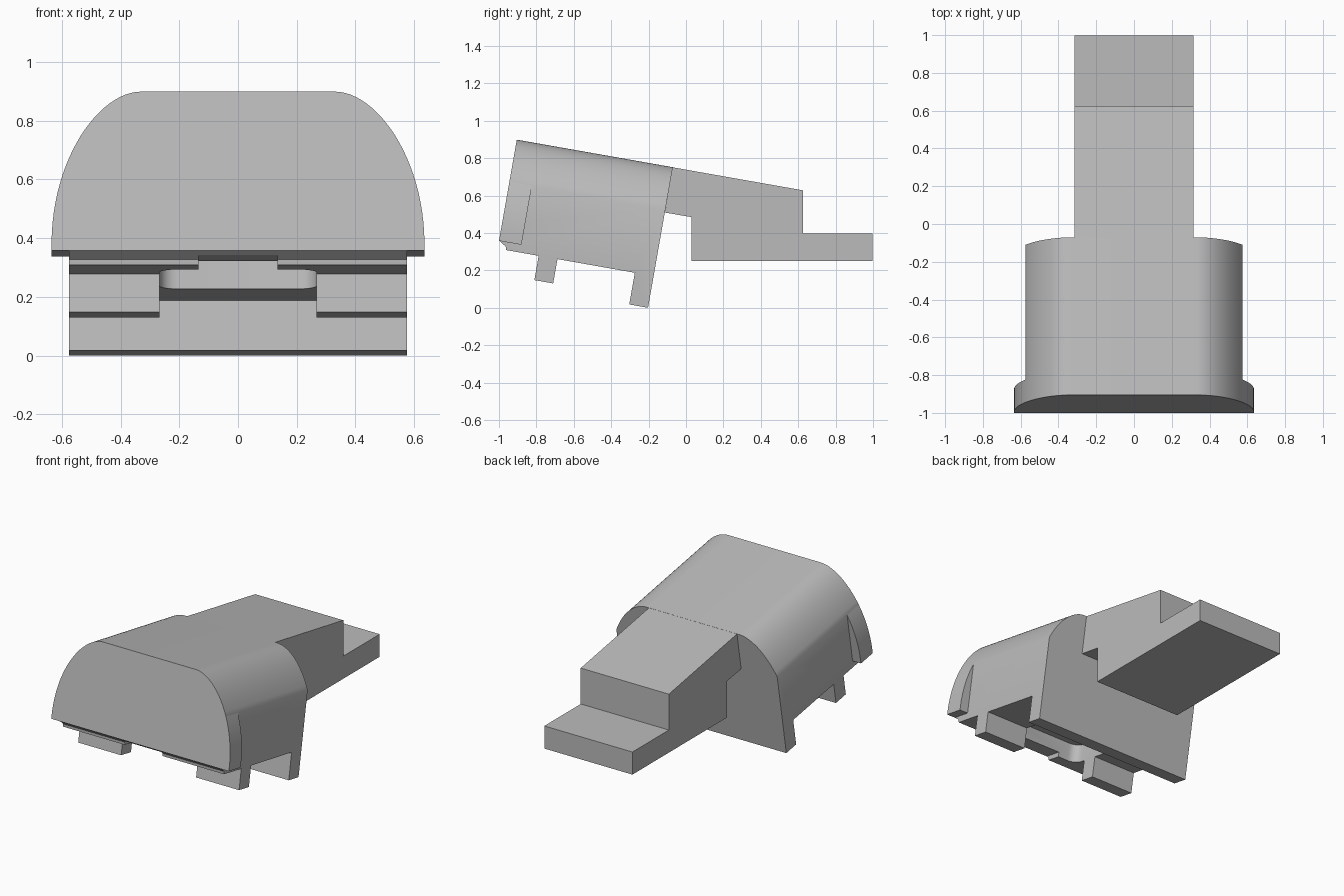
import bpy, bmesh, math
from mathutils import Matrix, Vector

cube = bpy.data.objects.get("Cube")
if cube:
    bpy.data.objects.remove(cube)

TILT = Matrix.Rotation(math.radians(-10), 4, 'X')
FLAT = Matrix.Identity(4)

grey = bpy.data.materials.new("plain grey")
grey.use_nodes = True
colour = (0.5, 0.5, 0.5, 1)
grey.diffuse_color = colour
grey.node_tree.nodes["Principled BSDF"].inputs["Base Color"].default_value = colour


def extrude(name, points, direction, frame=TILT):
    """Close the outline, push it along the direction, then tilt it."""
    bm = bmesh.new()
    face = bm.faces.new([bm.verts.new(p) for p in points])
    new = bmesh.ops.extrude_face_region(bm, geom=[face])["geom"]
    bmesh.ops.translate(bm, vec=Vector(direction),
                        verts=[v for v in new if isinstance(v, bmesh.types.BMVert)])
    bmesh.ops.recalc_face_normals(bm, faces=bm.faces)
    bm.transform(frame)
    mesh = bpy.data.meshes.new(name)
    bm.to_mesh(mesh)
    bm.free()
    mesh.materials.append(grey)
    obj = bpy.data.objects.new(name, mesh)
    bpy.context.collection.objects.link(obj)
    return obj


def side_part(name, profile, x0, x1, frame=TILT):
    return extrude(name, [(x0, y, z) for y, z in profile], (x1 - x0, 0, 0), frame)


def box_profile(y0, y1, z0, z1):
    return [(y0, z0), (y1, z0), (y1, z1), (y0, z1)]


def arch(name, y0, y1, bottom):
    """Flat-topped arch with broad curved shoulders."""
    a, b, c, d = (Vector(p) for p in ((.33, .728), (.47, .728), (.635, .5), (.635, .2)))
    half = []
    for i in range(25):
        t = i / 24
        half.append(a*(1-t)**3 + b*3*t*(1-t)**2 + c*3*t*t*(1-t) + d*t**3)
    half.append(Vector((.635, bottom)))
    outline = [(p.x, y0, p.y) for p in half] + [(-p.x, y0, p.y) for p in reversed(half)]
    return extrude(name, outline, (0, y1 - y0, 0))


def cut(obj, tool, operation):
    mod = obj.modifiers.new(operation.lower(), 'BOOLEAN')
    mod.object, mod.operation, mod.solver = tool, operation, 'EXACT'
    bpy.context.view_layer.objects.active = obj
    bpy.ops.object.modifier_apply(modifier=mod.name)
    bpy.data.objects.remove(tool)


# Main body with its front lip and rear wall, trimmed to the arch
body = side_part("body", [(-1.04, .728 + .1), (-1.047, .181), (-1.006, .155), (-1.002, .137),
                          (-.302, .137), (-.302, -.035), (-.2, -.035), (-.2, .828)],
                 -.575, .575)
cut(body, arch("arch_trim", -1.046, 0, -.2), 'INTERSECT')

# Underside pocket with rounded corners, and the channel leading to the front
r, hw, y0, y1 = .06, .268, -.91, -.53
pocket = []
for cx, cy, start in ((hw-r, y1-r, 0), (r-hw, y1-r, 90), (r-hw, y0+r, 180), (hw-r, y0+r, 270)):
    for k in range(7):
        ang = math.radians(start + 15 * k)
        pocket.append((cx + r*math.cos(ang), cy + r*math.sin(ang), .05))
cut(body, extrude("pocket_cut", pocket, (0, 0, .2)), 'DIFFERENCE')
cut(body, side_part("channel_cut", box_profile(-1.2, -.8, .05, .167), -.135, .135), 'DIFFERENCE')

# Front flange, standing a little proud of the body
flange = arch("front_flange", -1.047, -.925, .179)

# Pair of tabs hanging below the body
for side, s in (("left", 1), ("right", -1)):
    side_part(side + "_tab", box_profile(-.824, -.722, .005, .15), s * .268, s * .575)

# Rear stem with its low end block
side_part("stem", [(-.071, .751), (.625, .628), (.625, .396), (.997, .396), (.997, .25),
                   (.03, .25), (.03, .485), (-.113, .509)], -.315, .315, FLAT)

for obj in (body, flange):
    bpy.ops.object.select_all(action='DESELECT')
    obj.select_set(True)
    bpy.context.view_layer.objects.active = obj
    bpy.ops.object.shade_smooth_by_angle(angle=math.radians(25))
